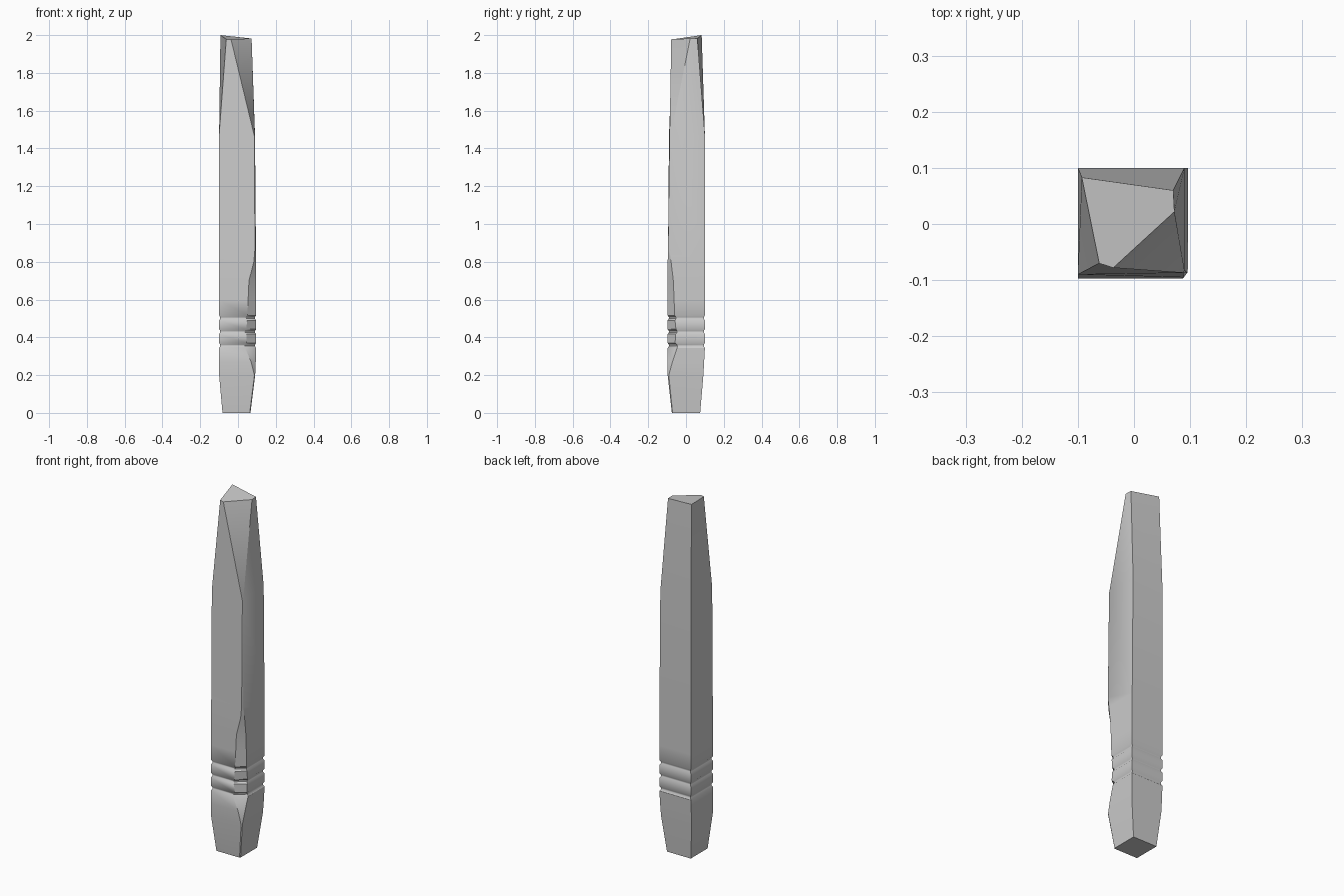
import bpy, bmesh

if "Cube" in bpy.data.objects:
    bpy.data.objects.remove(bpy.data.objects["Cube"])

L, R, F, B = -0.1, 0.096, -0.097, 0.1


def lerp_table(table, z):
    for (z0, a), (z1, b) in zip(table, table[1:]):
        if z <= z1:
            return a + (b - a) * (z - z0) / (z1 - z0)
    return table[-1][1]


# Chipped front-right corner: cut width along the front and along the right side
CHIP_FRONT = [(0, .004), (.2, .004), (.27, .025), (.345, .058), (.38, .048), (.43, .053),
              (.5, .047), (.7, .038), (.8, .012), (.86, .006), (1.47, .003)]
CHIP_SIDE = [(0, .004), (.2, .006), (.27, .025), (.345, .05), (.38, .035), (.43, .045),
             (.5, .038), (.7, .03), (.8, .018), (.86, .008), (1.47, .004)]


def ring(z, l=L, r=R, f=F, b=B, inset=0.0):
    l, r, f, b = l + inset, r - inset, f + inset, b - inset
    cf, cs = lerp_table(CHIP_FRONT, z), lerp_table(CHIP_SIDE, z)
    return [(l, b, z), (r, b, z), (r, f + cs, z), (r - cf, f, z), (l, f, z)]


# Tapered foot
rings = [ring(0, -.082, .066, -.075, .075), ring(.2, L, .091, -.097, .092), ring(.27, L, .094, F, .096)]
# Grooved band
for zc in (.357, .43, .503):
    rings += [ring(zc - .013), ring(zc - .004, inset=.006),
              ring(zc + .004, inset=.006), ring(zc + .013)]
# Shaft up to the start of the whittled top
rings += [ring(.6), ring(.7), ring(.8), ring(.86, L, .095, -.095, B),
          ring(1.47, L, .09, -.09, B)]
rings[-1][3] = (.088, -.087, 1.46)
rings[-1][2] = (.09, -.083, 1.46)
# Slanted, diagonally cut top
rings.append([(-.093, .083, 2.0), (.07, .06, 1.982), (.072, .022, 1.982),
              (-.037, -.078, 1.978), (-.062, -.07, 1.978)])

bm = bmesh.new()
loops = [[bm.verts.new(p) for p in rg] for rg in rings]
for a, b in zip(loops, loops[1:]):
    for i in range(5):
        j = (i + 1) % 5
        bm.faces.new((a[i], a[j], b[j], b[i]))
bm.faces.new(loops[0])
bm.faces.new(loops[-1])
bmesh.ops.recalc_face_normals(bm, faces=bm.faces)

mesh = bpy.data.meshes.new("wooden_post")
bm.to_mesh(mesh)
bm.free()
post = bpy.data.objects.new("wooden_post", mesh)
bpy.context.collection.objects.link(post)
bpy.context.view_layer.objects.active = post
post.select_set(True)
bpy.ops.object.shade_smooth_by_angle(angle=0.6)
